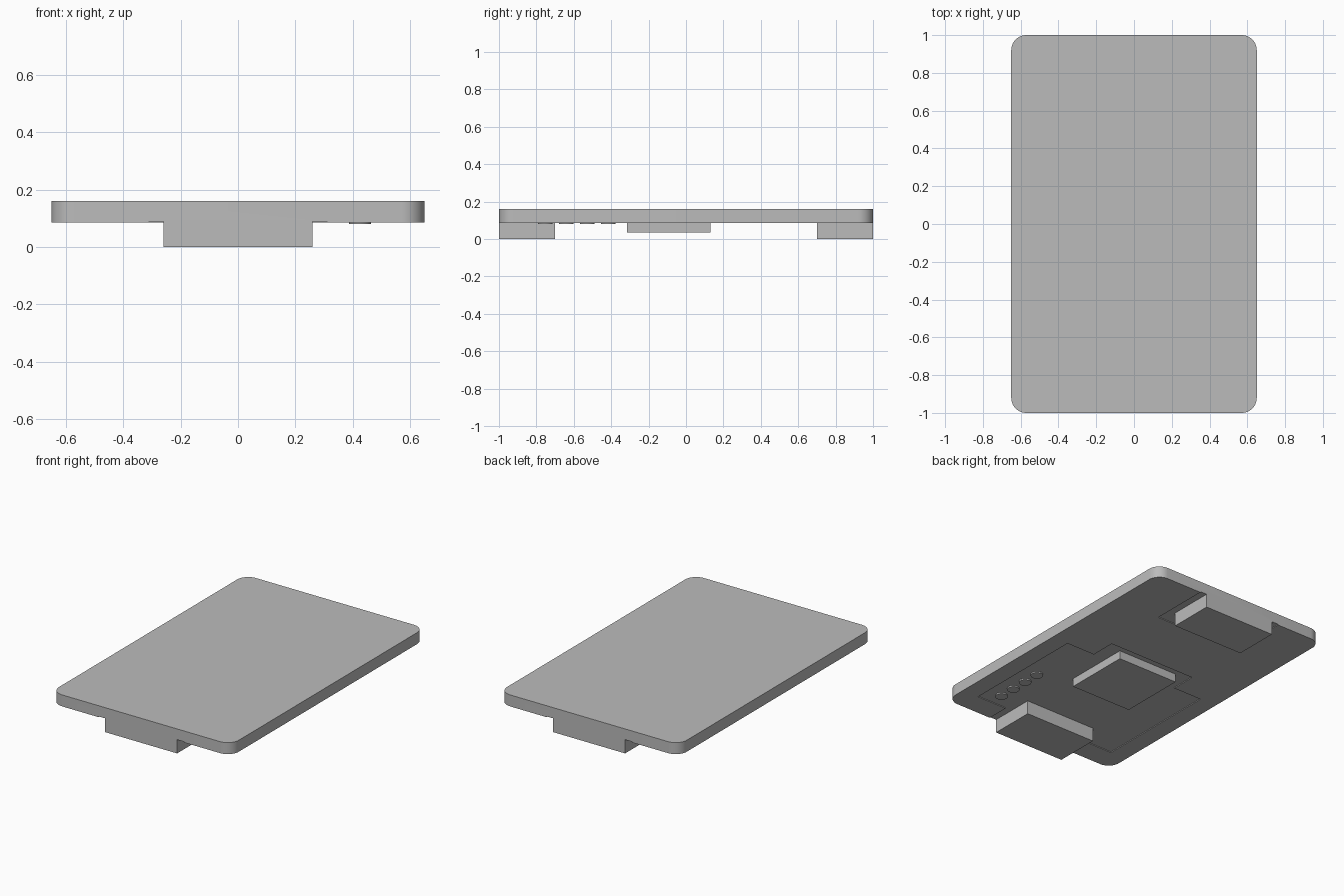
import bpy
import bmesh
from math import sin, cos, pi, radians

cube = bpy.data.objects.get("Cube")
if cube:
    bpy.data.objects.remove(cube, do_unlink=True)

GREY = (0.5, 0.5, 0.5, 1.0)
grey = bpy.data.materials.new("plain grey")
grey.use_nodes = True
grey.diffuse_color = GREY
grey.node_tree.nodes["Principled BSDF"].inputs["Base Color"].default_value = GREY

TOP, FLOOR, UNDERSIDE = 0.16, 0.09, 0.085


def prism(name, outline, z0, z1):
    """Extrude a counter-clockwise outline between two heights."""
    bm = bmesh.new()
    base = bm.faces.new([bm.verts.new((x, y, z0)) for x, y in outline])
    side = bmesh.ops.extrude_face_region(bm, geom=[base])["geom"]
    for v in side:
        if isinstance(v, bmesh.types.BMVert):
            v.co.z = z1
    bmesh.ops.recalc_face_normals(bm, faces=bm.faces)
    mesh = bpy.data.meshes.new(name)
    bm.to_mesh(mesh)
    bm.free()
    mesh.materials.append(grey)
    obj = bpy.data.objects.new(name, mesh)
    bpy.context.collection.objects.link(obj)
    return obj


def smooth(obj):
    bpy.ops.object.select_all(action="DESELECT")
    obj.select_set(True)
    bpy.context.view_layer.objects.active = obj
    bpy.ops.object.shade_smooth_by_angle(angle=radians(30))


def mirrored(half):
    """Complete an outline from its +x half."""
    return half + [(-x, y) for x, y in reversed(half)]


def rectangle(half_width, y0, y1):
    return mirrored([(half_width, y0), (half_width, y1)])


def circle(cx, cy, r, n=32):
    return [(cx + r * cos(2 * pi * i / n), cy + r * sin(2 * pi * i / n)) for i in range(n)]


def rounded_rectangle(hx, hy, r, n=12):
    points = []
    for quarter, (sx, sy) in enumerate([(1, 1), (-1, 1), (-1, -1), (1, -1)]):
        for i in range(n + 1):
            a = (quarter + i / n) * pi / 2
            points.append((sx * (hx - r) + r * cos(a), sy * (hy - r) + r * sin(a)))
    return points


# Rounded board with shallow pockets in its underside
board = prism("board", rounded_rectangle(0.65, 1.0, 0.08), UNDERSIDE, TOP)
front_pocket = mirrored([(0.31, -1.1), (0.31, -0.85), (0.53, -0.85),
                         (0.53, 0.0), (0.32, 0.0), (0.32, 0.17)])
cutters = [prism("front_pocket_cutter", front_pocket, 0.0, FLOOR),
           prism("back_pocket_cutter", rectangle(0.31, 0.6, 1.1), 0.0, FLOOR)]
for cutter in cutters:
    cutter.hide_render = True
    cut = board.modifiers.new("pocket", "BOOLEAN")
    cut.operation = "DIFFERENCE"
    cut.solver = "EXACT"
    cut.object = cutter
bpy.context.view_layer.objects.active = board
board.select_set(True)
for name in [m.name for m in board.modifiers]:
    bpy.ops.object.modifier_apply(modifier=name)
for cutter in cutters:
    bpy.data.objects.remove(cutter, do_unlink=True)
smooth(board)

# Connector blocks at both ends and the chip between them
prism("front_connector", rectangle(0.26, -1.0, -0.7), 0.0, FLOOR)
prism("back_connector", rectangle(0.26, 0.7, 1.0), 0.0, FLOOR)
prism("chip", rectangle(0.222, -0.315, 0.13), 0.035, FLOOR)

# Row of small round indicator discs
for i in range(4):
    smooth(prism(f"indicator_disc_{i + 1}", circle(0.425, -0.752 + 0.112 * i, 0.038),
                 0.081, FLOOR))
